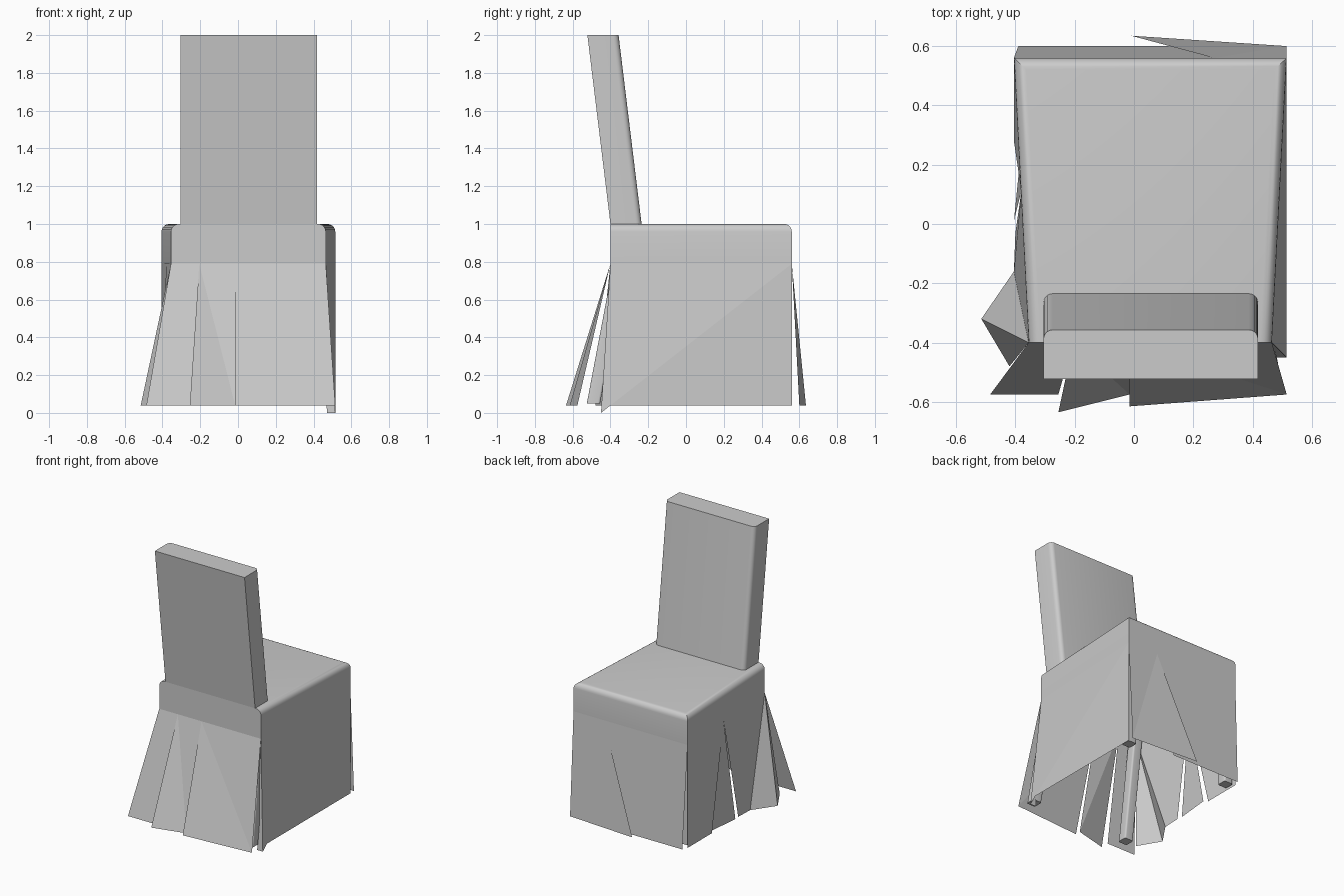
import bpy
import bmesh
import math
from mathutils import Vector

default = bpy.data.objects.get("Cube")
if default:
    bpy.data.objects.remove(default, do_unlink=True)

fabric = bpy.data.materials.new("grey fabric")
fabric.use_nodes = True
GREY = (0.6, 0.6, 0.6, 1)
fabric.diffuse_color = GREY
fabric.node_tree.nodes["Principled BSDF"].inputs["Base Color"].default_value = GREY

TOP, HEM, BAND = 1.0, 0.04, 0.79


def finish(name, bm, smooth=True):
    mesh = bpy.data.meshes.new(name)
    bm.to_mesh(mesh)
    bm.free()
    obj = bpy.data.objects.new(name, mesh)
    bpy.context.collection.objects.link(obj)
    mesh.materials.append(fabric)
    if smooth:
        bpy.ops.object.select_all(action='DESELECT')
        obj.select_set(True)
        bpy.context.view_layer.objects.active = obj
        bpy.ops.object.shade_smooth_by_angle(angle=math.radians(35))
    return obj


def loft(lower, upper):
    """Closed block between two four-cornered outlines."""
    bm = bmesh.new()
    a = [bm.verts.new(p) for p in lower]
    b = [bm.verts.new(p) for p in upper]
    bm.faces.new(a[::-1])
    bm.faces.new(b)
    for i in range(4):
        j = (i + 1) % 4
        bm.faces.new((a[i], a[j], b[j], b[i]))
    bmesh.ops.recalc_face_normals(bm, faces=bm.faces)
    return bm


def round_edges(bm, rule, radius):
    edges = [e for e in bm.edges if rule(*(v.co for v in e.verts))]
    bmesh.ops.bevel(bm, geom=edges, offset=radius, segments=5,
                    profile=0.5, affect='EDGES')


def panels(name, pieces):
    """Thin cloth pieces, each turned to face away from the chair's middle."""
    bm = bmesh.new()
    for piece in pieces:
        face = bm.faces.new([bm.verts.new(p) for p in piece])
        face.normal_update()
        centre = face.calc_center_median()
        if face.normal.dot(Vector((centre.x - 0.05, centre.y - 0.08, 0))) < 0:
            face.normal_flip()
    return finish(name, bm, False)


# Seat cushion: wider at the open end, rounded on three top edges
outline = [(-0.355, -0.4), (0.465, -0.4), (0.515, 0.56), (-0.405, 0.56)]
seat = loft([(x, y, BAND) for x, y in outline], [(x, y, TOP) for x, y in outline])
round_edges(seat, lambda p, q: min(p.z, q.z) > 0.99 and max(p.y, q.y) > 0, 0.04)
finish("seat", seat)


# Leaning backrest with a rounded front
def backrest_outline(z):
    lean = -0.122 * (z - TOP)
    return [(x, y + lean, z) for x, y in
            ((-0.305, -0.4), (0.418, -0.4), (0.418, -0.235), (-0.305, -0.235))]


back = loft(backrest_outline(0.9), backrest_outline(2.0))
round_edges(back, lambda p, q: p.y - q.y != 0 and abs(p.x - q.x) < 0.01
            and abs(p.z - q.z) > 0.5 and max(p.y, q.y) > -0.3, 0.03)
finish("backrest", back)

# Corner posts
for name, x, y, foot_x, foot_y in (
        ("front_left_leg", 0.47, 0.51, 0.47, 0.51),
        ("front_right_leg", -0.36, 0.51, -0.36, 0.51),
        ("back_left_leg", 0.42, -0.35, 0.45, -0.49),
        ("back_right_leg", -0.31, -0.35, -0.34, -0.49)):
    r = 0.035
    corners = [(-r, -r), (r, -r), (r, r), (-r, r)]
    leg = loft([(foot_x + i, foot_y + j, 0.05) for i, j in corners],
               [(x + i, y + j, BAND) for i, j in corners])
    round_edges(leg, lambda p, q: abs(p.z - q.z) > 0.5, 0.012)
    finish(name, leg)

# Seat corners from which the cloth hangs
BL, BR, FL, FR = (0.465, -0.4, BAND), (-0.355, -0.4, BAND), (0.515, 0.56, BAND), (-0.405, 0.56, BAND)

# Back skirt: flared pleats
left_pin, right_pin = (-0.015, -0.4, BAND), (-0.205, -0.4, BAND)
back_corner = (0.515, -0.575, HEM)
panels("back_skirt", [
    (BR, right_pin, (-0.255, -0.575, HEM), (-0.485, -0.575, HEM)),
    (right_pin, (-0.255, -0.635, HEM), (-0.015, -0.575, HEM)),
    (right_pin, left_pin, (-0.015, -0.575, HEM)),
    (left_pin, (-0.015, -0.615, HEM), back_corner),
    (left_pin, BL, back_corner),
])

# Left skirt: one plain sheet with a loose end strip
side_end = (0.515, -0.4, HEM)
panels("left_skirt", [
    (FL, BL, side_end),
    (FL, side_end, (0.515, 0.56, HEM)),
    (BL, (0.515, -0.45, 0), side_end),
    (BL, (0.47, -0.45, 0), (0.515, -0.45, 0)),
])

# Front skirt: plain sheet under one folded flap
pin = (0.27, 0.56, BAND)
panels("front_skirt", [
    (FR, pin, (0.16, 0.6, HEM), (-0.39, 0.6, HEM)),
    (pin, FL, (0.515, 0.6, HEM)),
    (pin, (0.515, 0.6, HEM), (-0.01, 0.635, HEM)),
])

# Right skirt: split pieces with open slits
slit, fold = (-0.38, 0.11, BAND), (-0.393, 0.33, BAND)
panels("right_skirt", [
    (FR, fold, slit, (-0.405, 0.28, HEM), (-0.405, 0.56, HEM)),
    (slit, (-0.38, 0.26, HEM), (-0.405, 0.01, HEM)),
    (slit, BR, (-0.405, -0.16, HEM), (-0.4, -0.03, HEM)),
    (BR, (-0.405, -0.16, HEM), (-0.515, -0.32, HEM)),
    (BR, (-0.515, -0.32, HEM), (-0.42, -0.48, HEM)),
])
